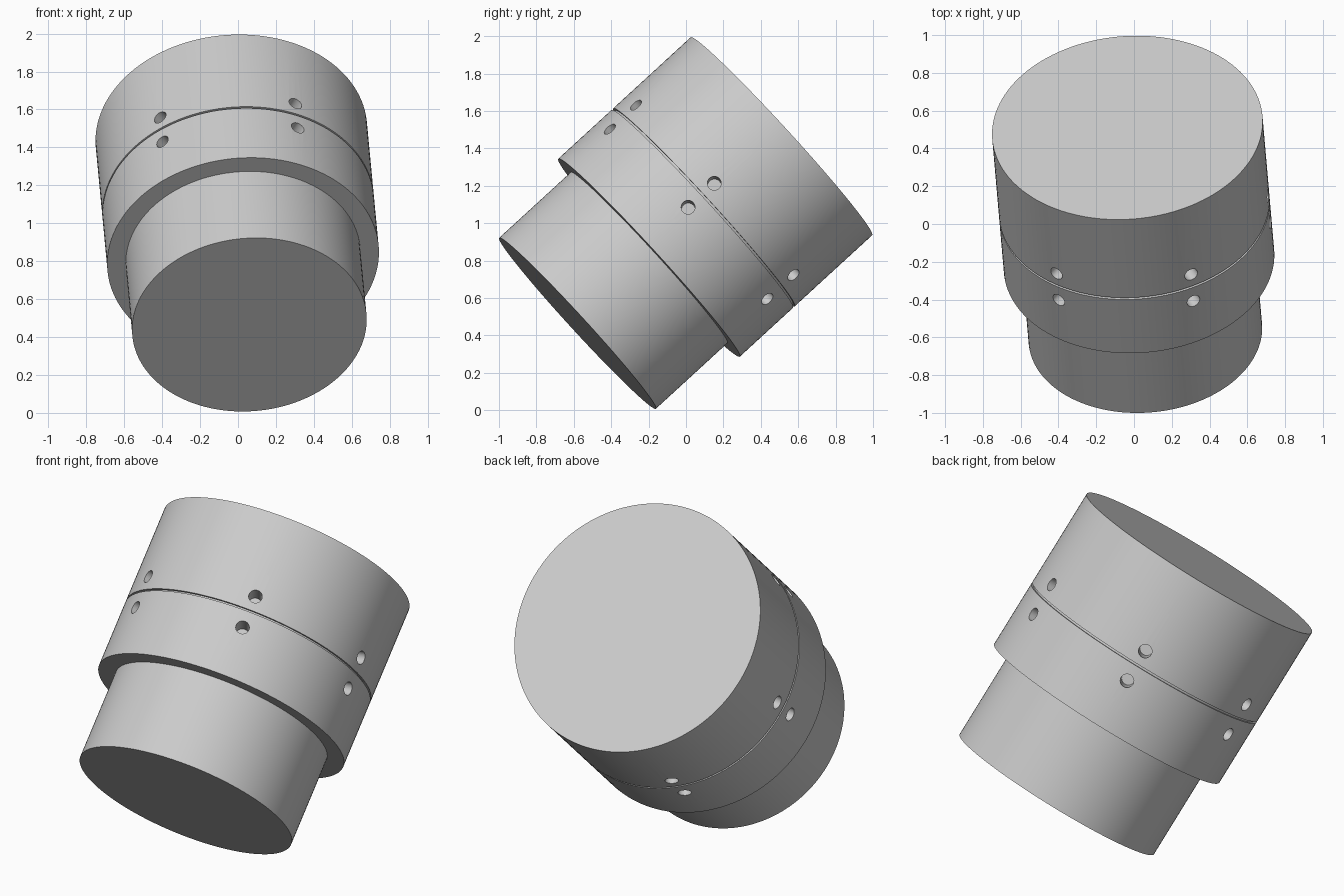
import bpy, bmesh
from math import radians, cos, sin
from mathutils import Matrix, Vector

if "Cube" in bpy.data.objects:
    bpy.data.objects.remove(bpy.data.objects["Cube"])

# Tilted axis running from the narrow end to the wide end
START, END = Vector((0.06, -0.58, 0.465)), Vector((-0.035, 0.51, 1.465))
axis = (END - START).normalized()
LENGTH = (END - START).length
side = (Vector((1, 0, 0)) - axis * axis.x).normalized()
TILT = Matrix((side, axis.cross(side), axis)).transposed().to_4x4()
TILT.translation = START

grey = bpy.data.materials.new("plain grey")
grey.use_nodes = True
COLOUR = (0.6, 0.6, 0.6, 1)
grey.diffuse_color = COLOUR
grey.node_tree.nodes["Principled BSDF"].inputs["Base Color"].default_value = COLOUR


def make_object(name, bm):
    bmesh.ops.recalc_face_normals(bm, faces=bm.faces)
    mesh = bpy.data.meshes.new(name)
    bm.to_mesh(mesh)
    bm.free()
    mesh.materials.append(grey)
    obj = bpy.data.objects.new(name, mesh)
    obj.matrix_world = TILT
    bpy.context.collection.objects.link(obj)
    return obj


def lathe(name, profile, steps=128):
    """Stack rings along the axis, with a flat cap on each end."""
    bm = bmesh.new()
    turns = [radians(360 * i / steps) for i in range(steps)]
    rings = [[bm.verts.new((r * cos(a), r * sin(a), z)) for a in turns]
             for r, z in profile]
    for low, high in zip(rings, rings[1:]):
        for i in range(steps):
            j = (i + 1) % steps
            bm.faces.new((low[i], low[j], high[j], high[i]))
    bm.faces.new(rings[0])
    bm.faces.new(rings[-1])
    return make_object(name, bm)


# Narrow spigot, slightly embedded in the wide body
RADIUS, GROOVE, STEP = 0.718, 0.913, 0.52
spigot = lathe("spigot", [(0.62, 0), (0.62, STEP + 0.02)])

# Wide body with a fine groove around it
floor, half = RADIUS - 0.015, 0.006
body = lathe("body", [
    (RADIUS, STEP), (RADIUS, GROOVE - half), (floor, GROOVE - half),
    (floor, GROOVE + half), (RADIUS, GROOVE + half), (RADIUS, LENGTH)])

# Six pairs of blind radial holes, one either side of the groove
DEPTH = 0.14
bm = bmesh.new()
for k in range(6):
    for offset in (-0.097, 0.093):
        place = (Matrix.Translation((0, 0, GROOVE - 0.005 + offset))
                 @ Matrix.Rotation(radians(55.4 + 60 * k), 4, "Z")
                 @ Matrix.Translation((RADIUS, 0, 0))
                 @ Matrix.Rotation(radians(90), 4, "Y"))
        bmesh.ops.create_cone(bm, cap_ends=True, segments=32, radius1=0.037,
                              radius2=0.037, depth=2 * DEPTH, matrix=place)
cutter = make_object("hole_cutter", bm)
cutter.hide_render = True

cut = body.modifiers.new("holes", "BOOLEAN")
cut.operation, cut.solver, cut.object = "DIFFERENCE", "EXACT", cutter
bpy.context.view_layer.objects.active = body
bpy.ops.object.modifier_apply(modifier=cut.name)
bpy.data.objects.remove(cutter)

# Smooth round walls with crisp rims
for obj in bpy.context.selected_objects:
    obj.select_set(False)
for obj in (spigot, body):
    obj.select_set(True)
bpy.context.view_layer.objects.active = body
bpy.ops.object.shade_smooth_by_angle(angle=radians(30))
